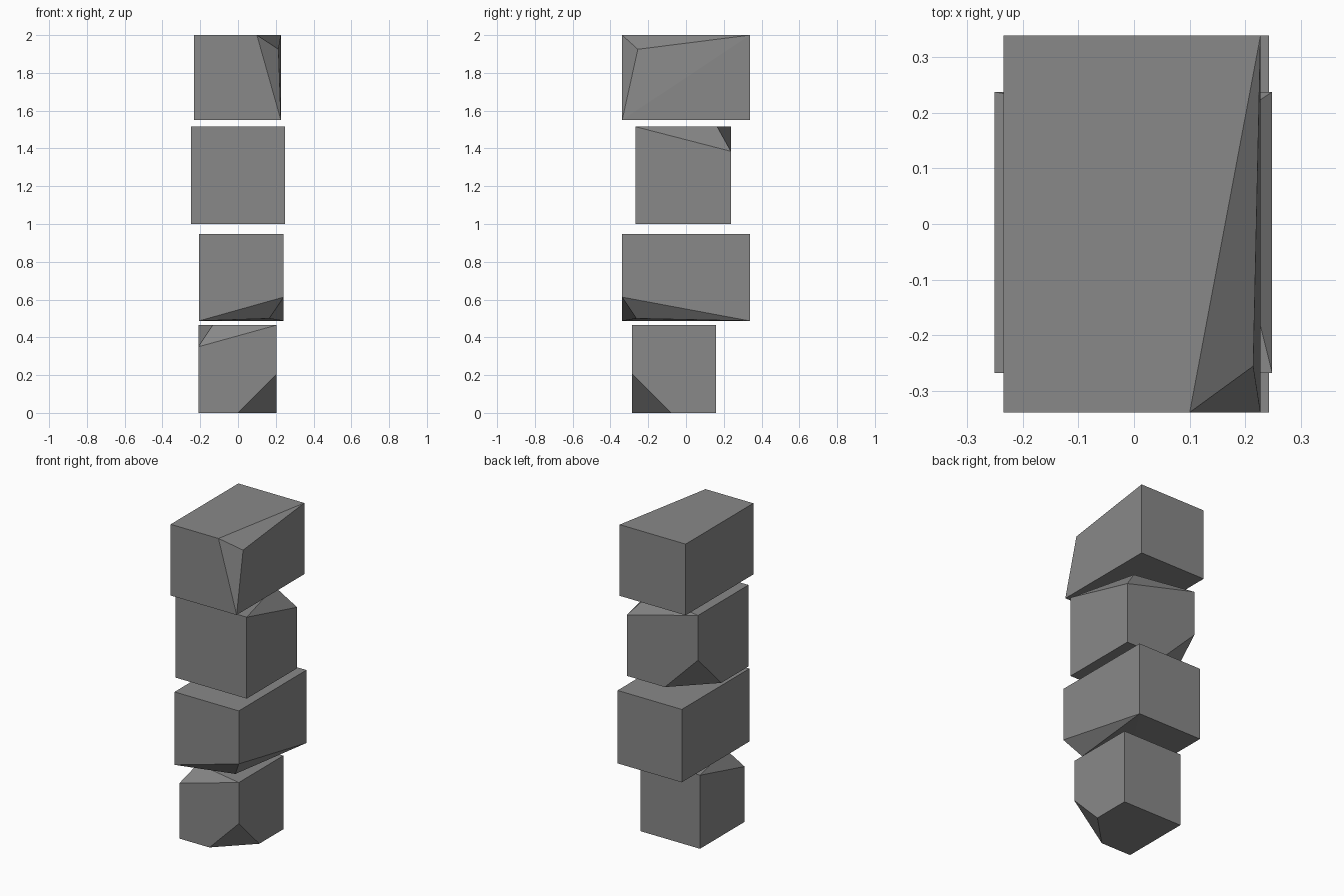
import bpy
import bmesh
from mathutils import Vector

if "Cube" in bpy.data.objects:
    bpy.data.objects.remove(bpy.data.objects["Cube"], do_unlink=True)

stone = bpy.data.materials.new("stone grey")
stone.use_nodes = True
GREY = (0.25, 0.25, 0.25, 1.0)
stone.diffuse_color = GREY
stone.node_tree.nodes["Principled BSDF"].inputs["Base Color"].default_value = GREY


def corner_point(low, high, signs):
    return Vector([h if s > 0 else l for l, h, s in zip(low, high, signs)])


def chip_corner(bm, low, high, signs, depth):
    """Slice a corner off flat, the same distance along each edge."""
    normal = Vector(signs)
    on_plane = corner_point(low, high, signs) - Vector((signs[0] * depth, 0, 0))
    bmesh.ops.bisect_plane(bm, geom=bm.verts[:] + bm.edges[:] + bm.faces[:],
                           plane_co=on_plane, plane_no=normal, clear_outer=True)
    bmesh.ops.holes_fill(bm, edges=[e for e in bm.edges if e.is_boundary])


def push_corner(bm, low, high, signs, axis, value, apex):
    """Slide a corner along one edge and raise a crease point on the face beside it."""
    place = corner_point(low, high, signs)
    corner = min(bm.verts, key=lambda v: (v.co - place).length)
    outward = Vector((0, 0, 0))
    outward[axis] = signs[axis]
    face = max(corner.link_faces, key=lambda f: f.normal.dot(outward))
    sides = [e.other_vert(corner) for e in face.edges if corner in e.verts]
    bmesh.utils.face_split(face, sides[0], sides[1])
    wedge = next(f for f in corner.link_faces if all(s in f.verts for s in sides))
    peak = bmesh.ops.poke(bm, faces=[wedge])["verts"][0]
    peak.co = apex
    corner.co[axis] = value


def block(name, low, high, push, chip=None):
    bm = bmesh.new()
    bmesh.ops.create_cube(bm, size=1)
    low, high = Vector(low), Vector(high)
    bmesh.ops.scale(bm, vec=high - low, verts=bm.verts)
    bmesh.ops.translate(bm, vec=(low + high) / 2, verts=bm.verts)
    bm.normal_update()
    if chip:
        chip_corner(bm, low, high, *chip)
        bm.normal_update()
    push_corner(bm, low, high, *push)
    bmesh.ops.recalc_face_normals(bm, faces=bm.faces)
    mesh = bpy.data.meshes.new(name)
    bm.to_mesh(mesh)
    bm.free()
    mesh.materials.append(stone)
    bpy.context.collection.objects.link(bpy.data.objects.new(name, mesh))


# Four floating stacked stones, each with a broken corner or two
block("bottom_stone", (-0.21, -0.285, 0), (0.205, 0.16, 0.465),
      push=((-1, -1, 1), 2, 0.35, (-0.133, -0.21, 0.465)),
      chip=((1, -1, -1), 0.205))
block("lower_middle_stone", (-0.207, -0.338, 0.487), (0.242, 0.338, 0.948),
      push=((1, -1, -1), 2, 0.613, (0.165, -0.262, 0.5)))
block("upper_middle_stone", (-0.25, -0.267, 1.0), (0.248, 0.237, 1.515),
      push=((1, 1, 1), 2, 1.385, (0.14, 0.165, 1.515)),
      chip=((-1, 1, -1), 0.232))
block("top_stone", (-0.234, -0.338, 1.55), (0.227, 0.338, 2.0),
      push=((1, -1, 1), 0, 0.1, (0.214, -0.255, 1.925)))
